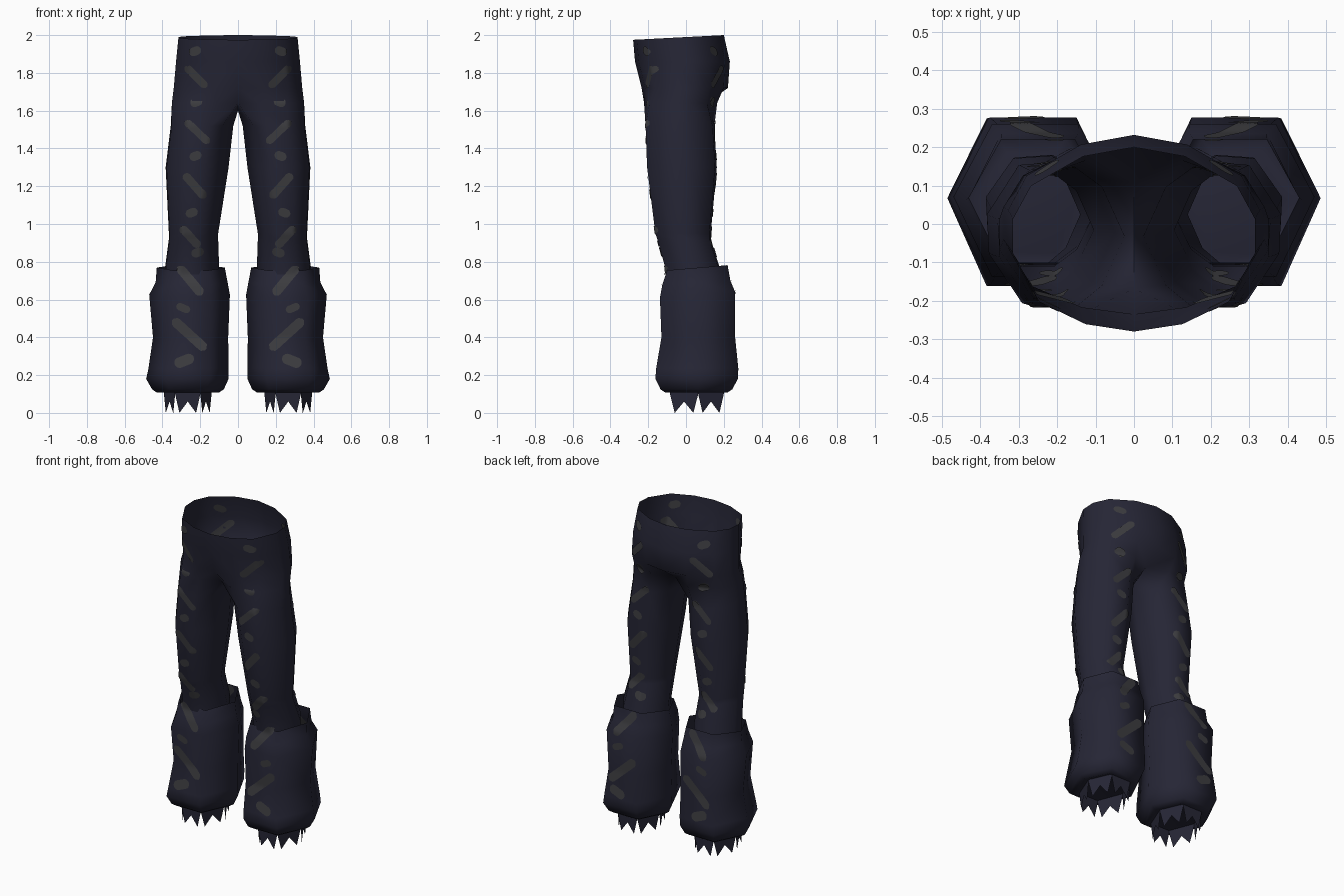
import bpy, bmesh, math
from mathutils import Vector
from mathutils.bvhtree import BVHTree

if "Cube" in bpy.data.objects:
    bpy.data.objects.remove(bpy.data.objects["Cube"])


def material(name, rgb):
    m = bpy.data.materials.new(name)
    m.diffuse_color = (*rgb, 1)
    m.use_nodes = True
    m.node_tree.nodes["Principled BSDF"].inputs["Base Color"].default_value = m.diffuse_color
    return m


NAVY = material("dark navy cloth", (0.019, 0.019, 0.036))
GREY = material("charcoal stripe", (0.045, 0.045, 0.050))


def make(name, verts, faces, mat, angle=60, merge=False, fix=True):
    """Build the right half and mirror it across x."""
    me = bpy.data.meshes.new(name)
    me.from_pydata([tuple(v) for v in verts], [], faces)
    if fix:
        bm = bmesh.new()
        bm.from_mesh(me)
        bmesh.ops.recalc_face_normals(bm, faces=bm.faces)
        bm.to_mesh(me)
        bm.free()
    me.materials.append(mat)
    ob = bpy.data.objects.new(name, me)
    bpy.context.collection.objects.link(ob)
    mod = ob.modifiers.new("mirror", 'MIRROR')
    mod.use_mirror_merge = merge
    bpy.ops.object.select_all(action='DESELECT')
    bpy.context.view_layer.objects.active = ob
    ob.select_set(True)
    bpy.ops.object.modifier_apply(modifier="mirror")
    bpy.ops.object.shade_smooth_by_angle(angle=math.radians(angle))
    return ob


def ring(template, xin, xout, yf, yb, zf, zb=None):
    """Fit a unit cross-section into a box; z may tilt from front to back."""
    zb = zf if zb is None else zb
    cx, cy, rx, ry = (xin + xout) / 2, (yf + yb) / 2, (xout - xin) / 2, (yb - yf) / 2
    return [Vector((cx + u * rx, cy + v * ry, zf + (zb - zf) * (v + 1) / 2))
            for u, v in template]


def strip(faces, a, b, n, closed):
    for i in range(n if closed else n - 1):
        j = (i + 1) % n
        faces.append((a + i, a + j, b + j, b + i))


# --- trousers: half-rings around the hips, split at the crotch into leg rings
HIP = [(0, -1), (.4, -.92), (.78, -.68), (1, -.15), (1, .22), (.85, .58), (.42, .9), (0, 1)]
FORK = [(0, -.72), (.32, -1), (.75, -.85), (1, -.2), (1, .22), (.8, .72), (.36, 1), (0, .7)]
LEG = [(-.65, -.7), (-.25, -1), (.45, -1), (.97, -.3), (1, .25), (.5, .95), (-.2, 1),
       (-.65, .7), (-1, 0)]
pv, pf = [], []
hips = [(HIP, .315, -.28, .20, 1.975, 2.0), (HIP, .328, -.27, .232, 1.86, 1.86),
        (HIP, .34, -.235, .222, 1.72, 1.72), (FORK, .35, -.222, .165, 1.64, 1.64)]
for k, (t, xo, yf, yb, zf, zb) in enumerate(hips):
    pv += ring(t, -xo, xo, yf, yb, zf, zb)
    if k:
        strip(pf, (k - 1) * 8, k * 8, 8, False)
pv.append(Vector((0, -.02, 1.6)))           # crotch point closes the fork ring
prev = len(pv) - 9
legs = [(.025, .356, -.214, .150, 1.52), (.05, .383, -.206, .163, 1.30),
        (.105, .366, -.162, .131, .95), (.105, .366, -.152, .131, .92),
        (.10, .386, -.110, .178, .77), (.10, .38, -.10, .18, .62), (.14, .36, -.10, .15, .2)]
for row in legs:
    base = len(pv)
    pv += ring(LEG, *row)
    strip(pf, prev, base, 9, True)
    prev = base
make("trousers", pv, pf, NAVY, 80, merge=True)

# --- flared hexagonal leg covers with a closed underside
HEX = [(-1, .05), (-.53, -1), (.53, -1), (1, .05), (.53, 1), (-.53, 1)]
cuffs = [(.07, .43, -.10, .22, .755, .782), (.055, .436, -.125, .235, .68, .70),
         (.043, .47, -.138, .26, .61, .64), (.052, .45, -.13, .26, .40),
         (.05, .474, -.158, .277, .235), (.05, .486, -.162, .275, .18),
         (.075, .455, -.135, .245, .125), (.10, .43, -.11, .22, .108),
         (.15, .385, -.075, .185, .12)]
cv, cf = [], []
for k, row in enumerate(cuffs):
    cv += ring(HEX, *row)
    if k:
        strip(cf, (k - 1) * 6, k * 6, 6, True)
cf.append(tuple(range(len(cv) - 6, len(cv))))
make("leg_covers", cv, cf, NAVY, 70)

# --- ragged claw fringe: two teeth on each side of a small hexagon
top = ring(HEX, .14, .392, -.085, .20, .125)
fv, ff = [], []
teeth = [(0, .10), (.17, 0), (.5, .06), (.83, 0), (1, .10)]
for i in range(6):
    a, b = top[i], top[(i + 1) % 6]
    base = len(fv)
    for t, z in teeth:
        p = a.lerp(b, t)
        fv += [p, Vector((p.x, p.y, z))]
    for k in range(4):
        q = base + k * 2
        ff.append((q, q + 2, q + 3, q + 1))
make("claw_fringe", fv, ff, NAVY, 30)

# --- stripes and spots: thin patches projected onto the cloth, front and back
tree = BVHTree.FromPolygons(pv + cv, pf + [tuple(i + len(pv) for i in f) for f in cf])
# outer x, upper z, inner x, lower z, half width
marks = [(.275, 1.835, .165, 1.725, .02), (.275, 1.545, .155, 1.43, .02),
         (.285, 1.265, .175, 1.14, .022), (.30, .985, .205, .88, .022),
         (.315, .775, .19, .625, .025), (.345, .495, .17, .335, .026)]
marks += [(x + .03, z - .012, x - .03, z + .012, .023) for x, z in
          [(.225, 1.915), (.22, 1.645), (.225, 1.36), (.245, 1.06), (.215, .85)]]
marks += [(.325, .57, .255, .54, .02), (.335, .255, .235, .295, .028)]
NA, NC = 16, 4
sv, sf = [], []


def patch(x0, z0, x1, z1, w, side, lift):
    base = len(sv)
    d = Vector((x1 - x0, z1 - z0))
    length = d.length
    d.normalize()
    for i in range(NA + 1):
        s = length * i / NA
        e = max(0, w - min(s, length - s))           # rounded ends
        half = max(.006, math.sqrt(max(0, w * w - e * e)))
        for j in range(NC + 1):
            o = half * (2 * j / NC - 1)
            x, z = x0 + d.x * s - d.y * o, z0 + d.y * s + d.x * o
            hit, n, _, _ = tree.ray_cast(Vector((x, side, z)), Vector((0, -side, 0)))
            if n.y * side < 0:
                n = -n
            sv.append(hit + n * lift)
    for i in range(NA):
        for j in range(NC):
            q = base + i * (NC + 1) + j
            f = (q, q + 1, q + NC + 2, q + NC + 1)
            ys = [sv[k].y for k in f]
            if max(ys) - min(ys) < .03:              # no faces across the cover rim
                sf.append(f if side < 0 else f[::-1])


for x0, z0, x1, z1, w in marks:
    for lift in (.004, -.004):                       # outside and inside of the cloth
        patch(x0, z0, x1, z1, w, -1, lift)
        patch(x1, z0, x0, z1, w, 1, lift)
make("stripes", sv, sf, GREY, 60, fix=False)
